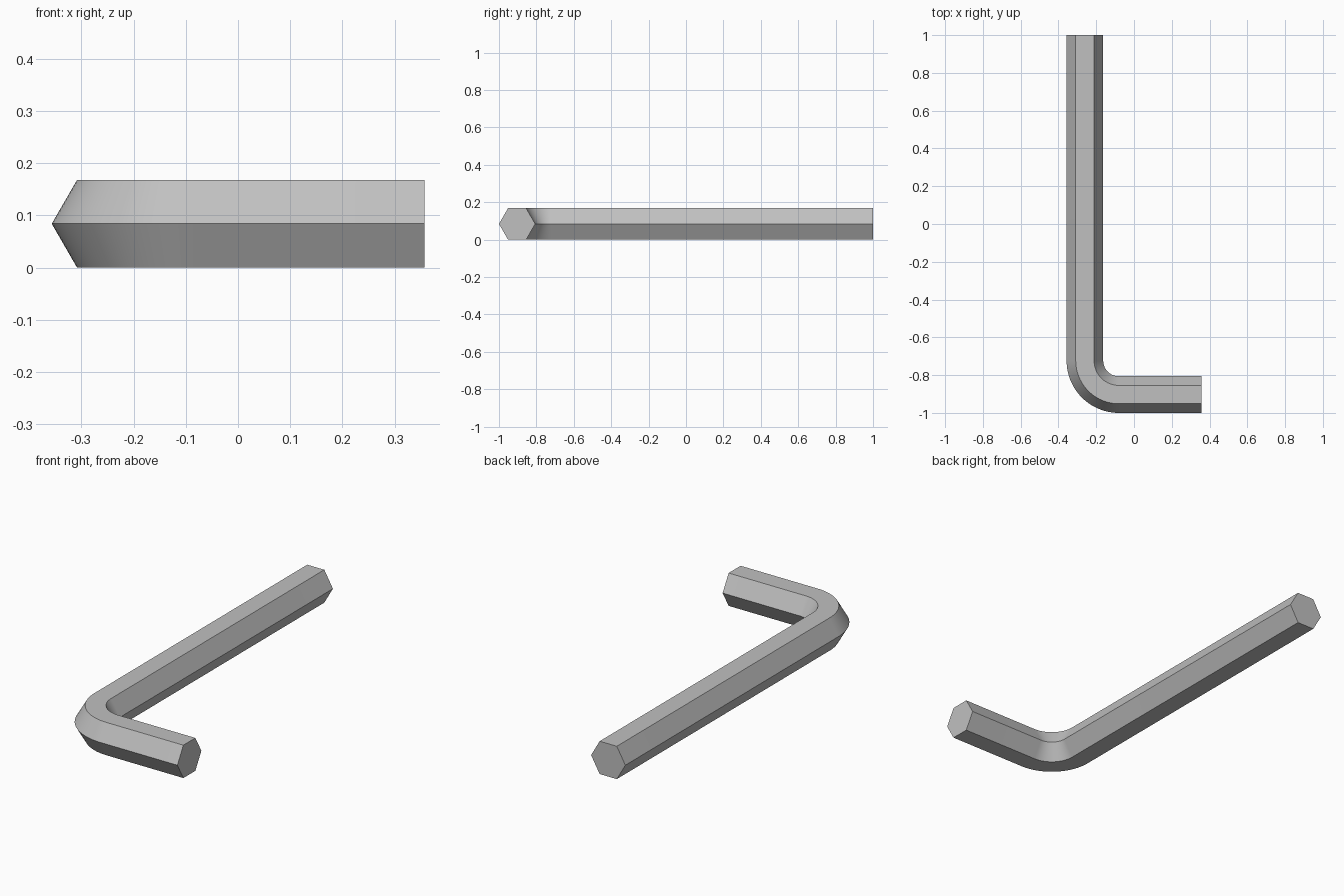
import bpy, bmesh
from math import sin, cos, pi, radians, sqrt

if "Cube" in bpy.data.objects:
    bpy.data.objects.remove(bpy.data.objects["Cube"], do_unlink=True)

HALF_H = 0.084                    # half the distance across flats
R = HALF_H * 2 / sqrt(3)          # corner radius of the hexagon
BEND = 0.18                       # centreline radius of the bend
X_END, Y_END = 0.357, 1.0
CX, CY = -X_END + R + BEND, -Y_END + R + BEND   # bend centre
STEPS = 24

steel = bpy.data.materials.new("steel_grey")
steel.use_nodes = True
grey = (0.53, 0.53, 0.53, 1)
steel.diffuse_color = grey
steel.node_tree.nodes["Principled BSDF"].inputs["Base Color"].default_value = grey

# Stations along the centreline: position and outward direction of the bend
stations = [(CX - BEND, Y_END, -1, 0)]
for i in range(STEPS + 1):
    a = pi + pi / 2 * i / STEPS
    stations.append((CX + BEND * cos(a), CY + BEND * sin(a), cos(a), sin(a)))
stations.append((X_END, CY - BEND, 0, -1))

# Hexagonal bar swept through the stations
bm = bmesh.new()
rings = []
for x, y, nx, ny in stations:
    ring = []
    for k in range(6):
        t = k * pi / 3
        ring.append(bm.verts.new((x + nx * R * cos(t), y + ny * R * cos(t),
                                  HALF_H + R * sin(t))))
    rings.append(ring)
for a, b in zip(rings, rings[1:]):
    for k in range(6):
        n = (k + 1) % 6
        bm.faces.new((a[k], a[n], b[n], b[k]))
bm.faces.new(rings[0])
bm.faces.new(rings[-1][::-1])
bmesh.ops.recalc_face_normals(bm, faces=bm.faces)

mesh = bpy.data.meshes.new("hex_key")
bm.to_mesh(mesh)
bm.free()
mesh.materials.append(steel)
key = bpy.data.objects.new("hex_key", mesh)
bpy.context.collection.objects.link(key)

# Smooth bend with crisp hexagon edges
bpy.ops.object.select_all(action="DESELECT")
key.select_set(True)
bpy.context.view_layer.objects.active = key
bpy.ops.object.shade_smooth_by_angle(angle=radians(30))
